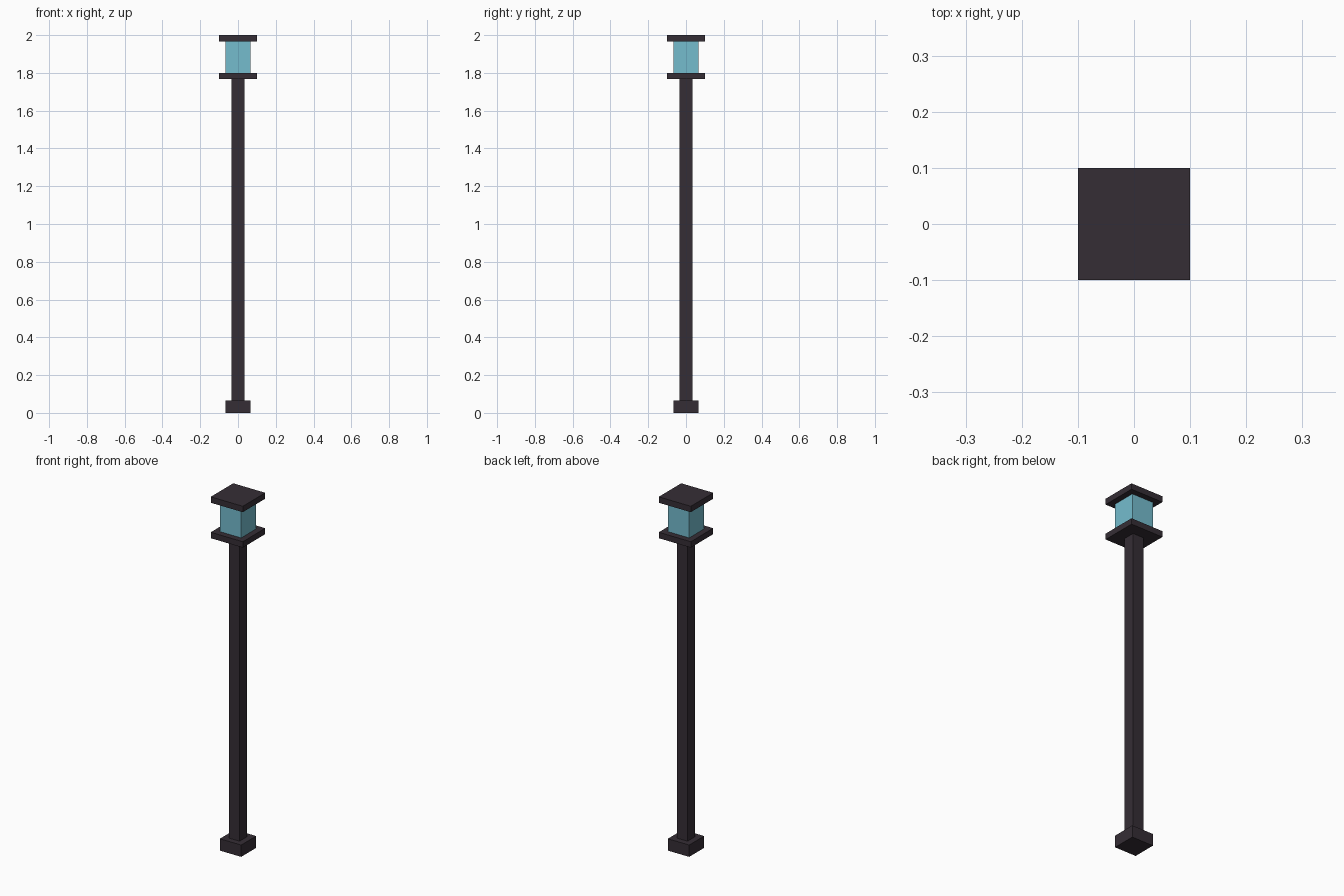
import bpy

cube = bpy.data.objects.get("Cube")
if cube:
    bpy.data.objects.remove(cube, do_unlink=True)


def material(name, rgb):
    mat = bpy.data.materials.new(name)
    mat.use_nodes = True
    mat.diffuse_color = (*rgb, 1)
    mat.node_tree.nodes["Principled BSDF"].inputs["Base Color"].default_value = (*rgb, 1)
    return mat


def block(name, width, bottom, top, mat):
    """Square block centred on the lamp's axis."""
    bpy.ops.mesh.primitive_cube_add(size=1, location=(0, 0, (bottom + top) / 2))
    obj = bpy.context.object
    obj.name = name
    obj.scale = (width, width, top - bottom)
    bpy.ops.object.transform_apply(location=False, rotation=False, scale=True)
    obj.data.materials.append(mat)
    return obj


iron = material("dark iron", (0.036, 0.027, 0.036))
glass = material("pale blue glass", (0.178, 0.503, 0.617))

# The whole lamp follows one module: the thickness of its plates
unit = 1 / 30

# Footing and post
block("base", 4 * unit, 0, 2 * unit, iron)
block("post", 2 * unit, 2 * unit, 53 * unit, iron)

# Lantern between two plates
block("lantern_tray", 6 * unit, 53 * unit, 54 * unit, iron)
block("lantern_glass", 4 * unit, 54 * unit, 59 * unit, glass)
block("lantern_cap", 6 * unit, 59 * unit, 60 * unit, iron)
